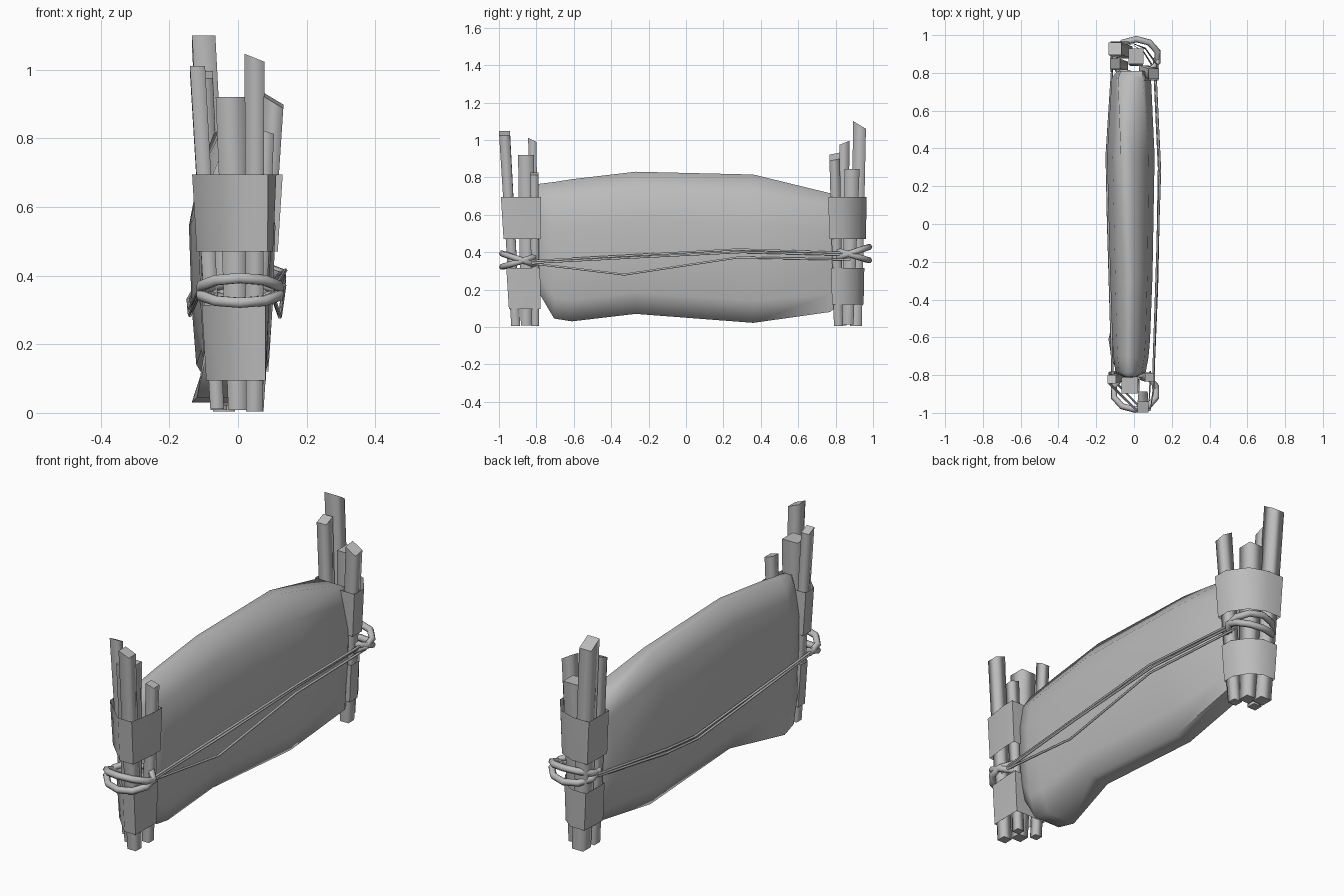
import bpy, bmesh, math
from mathutils import Vector

cube = bpy.data.objects.get("Cube")
if cube:
    bpy.data.objects.remove(cube, do_unlink=True)

mat = bpy.data.materials.new("plain_grey")
mat.use_nodes = True
GREY = (0.5, 0.5, 0.5, 1)
mat.diffuse_color = GREY
for node in mat.node_tree.nodes:
    if node.type == "BSDF_PRINCIPLED":
        node.inputs["Base Color"].default_value = GREY


def link(name, data):
    ob = bpy.data.objects.new(name, data)
    bpy.context.collection.objects.link(ob)
    data.materials.append(mat)
    return ob


def finish(name, bm, angle):
    me = bpy.data.meshes.new(name)
    bm.to_mesh(me)
    bm.free()
    ob = link(name, me)
    bpy.ops.object.select_all(action="DESELECT")
    ob.select_set(True)
    bpy.context.view_layer.objects.active = ob
    bpy.ops.object.shade_smooth_by_angle(angle=math.radians(angle))


def loft(name, rings, angle):
    """Skin a list of equal-length rings and cap both ends with sharp rims."""
    bm = bmesh.new()
    rows = [[bm.verts.new(p) for p in ring] for ring in rings]
    n = len(rows[0])
    for a, b in zip(rows, rows[1:]):
        for i in range(n):
            j = (i + 1) % n
            bm.faces.new((a[i], a[j], b[j], b[i]))
    for row in (rows[0], rows[-1]):
        for e in bm.faces.new(row).edges:
            e.smooth = False
    bmesh.ops.recalc_face_normals(bm, faces=bm.faces[:])
    finish(name, bm, angle)


def rope(name, points, radius, closed=False):
    cu = bpy.data.curves.new(name, "CURVE")
    cu.dimensions = "3D"
    cu.bevel_depth = radius
    cu.bevel_resolution = 1
    cu.use_fill_caps = True
    sp = cu.splines.new("POLY")
    sp.points.add(len(points) - 1)
    for p, co in zip(sp.points, points):
        p.co = (*co, 1)
    sp.use_cyclic_u = closed
    link(name, cu)


# Sticks: foot x, y, half width; tip x, y, z, half width; slope of the cut in x, y
SQUARE = ((-1, -1), (1, -1), (1, 1), (-1, 1))
POSTS = {
    "front": [
        (0.048, -0.91, 0.024, 0.048, -0.97, 1.035, 0.029, -0.4, 0),
        (0.0, -0.855, 0.028, -0.022, -0.855, 0.92, 0.043, 0, 0),
        (-0.06, -0.805, 0.02, -0.118, -0.822, 1.0, 0.022, 0, -0.5),
        (0.05, -0.805, 0.02, 0.082, -0.812, 0.82, 0.023, -0.3, 0),
    ],
    "back": [
        (-0.04, 0.908, 0.032, -0.1, 0.928, 1.08, 0.034, 0, -0.6),
        (-0.055, 0.835, 0.024, -0.1, 0.848, 0.985, 0.027, 0, 0.4),
        (0.012, 0.865, 0.03, 0.01, 0.888, 0.845, 0.04, 0, 0),
        (0.05, 0.815, 0.024, 0.104, 0.795, 0.91, 0.028, -0.6, 0.2),
    ],
}


def section(stick, z, grow=0.0):
    """Square cross-section of a stick at a height."""
    fx, fy, fh, tx, ty, tz, th = stick[:7]
    t = z / tz
    x, y, h = fx + (tx - fx) * t, fy + (ty - fy) * t, fh + (th - fh) * t + grow
    return [Vector((x + a * h, y + b * h, z)) for a, b in SQUARE]


def band(name, sticks, low, high, grow):
    """Open sleeve stretched tightly around all sticks of a post."""
    bm = bmesh.new()
    for z in (low, high):
        for s in sticks:
            for p in section(s, z, grow):
                bm.verts.new(p)
    bmesh.ops.convex_hull(bm, input=bm.verts[:])
    bm.normal_update()
    caps = [f for f in bm.faces if abs(f.normal.z) > 0.8]
    bmesh.ops.delete(bm, geom=caps, context="FACES")
    loose = [v for v in bm.verts if not v.link_faces]
    bmesh.ops.delete(bm, geom=loose, context="VERTS")
    finish(name, bm, 75)


for post, sticks in POSTS.items():
    for i, s in enumerate(sticks):
        foot = section(s, 0.004 + 0.004 * (i % 3))
        tip = section(s, s[5])
        for p in tip:
            p.z += (p.x - s[3]) * s[7] + (p.y - s[4]) * s[8]
        loft(f"{post}_stick_{i + 1}", [foot, tip], 100)
    band(f"{post}_upper_band", sticks, 0.47, 0.695, 0.012)
    band(f"{post}_lower_band", sticks, 0.095 if post == "front" else 0.12, 0.315, 0.007)

# Padded panel: y, bottom z, top z, half thickness, centre x,
# then the right and left ends of the bottom edge and of the top edge
STATIONS = [
    (-0.81, 0.24, 0.75, 0.035, -0.02, -0.04, 0.0, -0.035, -0.01),
    (-0.785, 0.18, 0.765, 0.08, -0.018, -0.09, 0.03, -0.045, -0.01),
    (-0.705, 0.045, 0.775, 0.093, -0.016, -0.12, 0.03, -0.045, -0.01),
    (-0.61, 0.03, 0.79, 0.1, -0.015, -0.135, 0.03, -0.045, -0.008),
    (-0.27, 0.07, 0.83, 0.112, -0.014, -0.06, 0.045, -0.045, -0.003),
    (0.36, 0.022, 0.815, 0.126, -0.017, -0.05, 0.045, -0.07, -0.01),
    (0.77, 0.08, 0.715, 0.104, -0.014, -0.03, 0.068, -0.085, 0.045),
    (0.81, 0.11, 0.69, 0.08, -0.01, -0.02, 0.055, -0.07, 0.045),
]
# Bulge of either side: share of thickness, share of height
BULGE = ((0.83, 0.15), (0.94, 0.37), (1, 0.66), (0.76, 0.86))
rings = []
for y, zb, zt, half, cx, b_right, b_left, t_right, t_left in STATIONS:
    left = [(cx + w * half, y, zb + (zt - zb) * h) for w, h in BULGE]
    right = [(2 * cx - x, yy, z) for x, yy, z in reversed(left)]
    rings.append([(b_left, y, zb)] + left + [(t_left, y, zt), (t_right, y, zt)]
                 + right + [(b_right, y, zb)])
loft("padded_panel", rings, 75)

# Two crossed rope loops around each post
for post, cx, cy, cz, out in (("front", 0.006, -0.888, 0.355, -1), ("back", 0.012, 0.884, 0.39, 1)):
    for label, lift in (("upper", 0.038), ("lower", -0.034)):
        loop = []
        for k in range(10):
            a = math.tau * k / 10
            loop.append((cx + 0.118 * math.sin(a), cy + out * 0.095 * math.cos(a),
                         cz + lift * (math.cos(a) * 0.85 + 0.15)))
        rope(f"{post}_{label}_loop", loop, 0.017, True)

# Slack cords running between the posts
CORDS = {
    "left_slack_cord": [(0.1, -0.87, 0.345), (0.122, -0.33, 0.28), (0.135, 0.28, 0.372), (0.108, 0.88, 0.36)],
    "left_taut_cord": [(0.1, -0.87, 0.35), (0.138, 0.28, 0.415), (0.11, 0.88, 0.395)],
    "left_inner_cord": [(0.1, -0.87, 0.34), (0.122, -0.3, 0.37), (0.132, 0.3, 0.4), (0.105, 0.88, 0.385)],
    "right_slack_cord": [(-0.112, -0.87, 0.35), (-0.14, 0.1, 0.285), (-0.143, 0.36, 0.31), (-0.112, 0.88, 0.38)],
    "right_taut_cord": [(-0.112, -0.87, 0.36), (-0.14, 0.13, 0.305), (-0.145, 0.36, 0.33), (-0.112, 0.88, 0.39)],
}
for name, path in CORDS.items():
    rope(name, path, 0.006)
